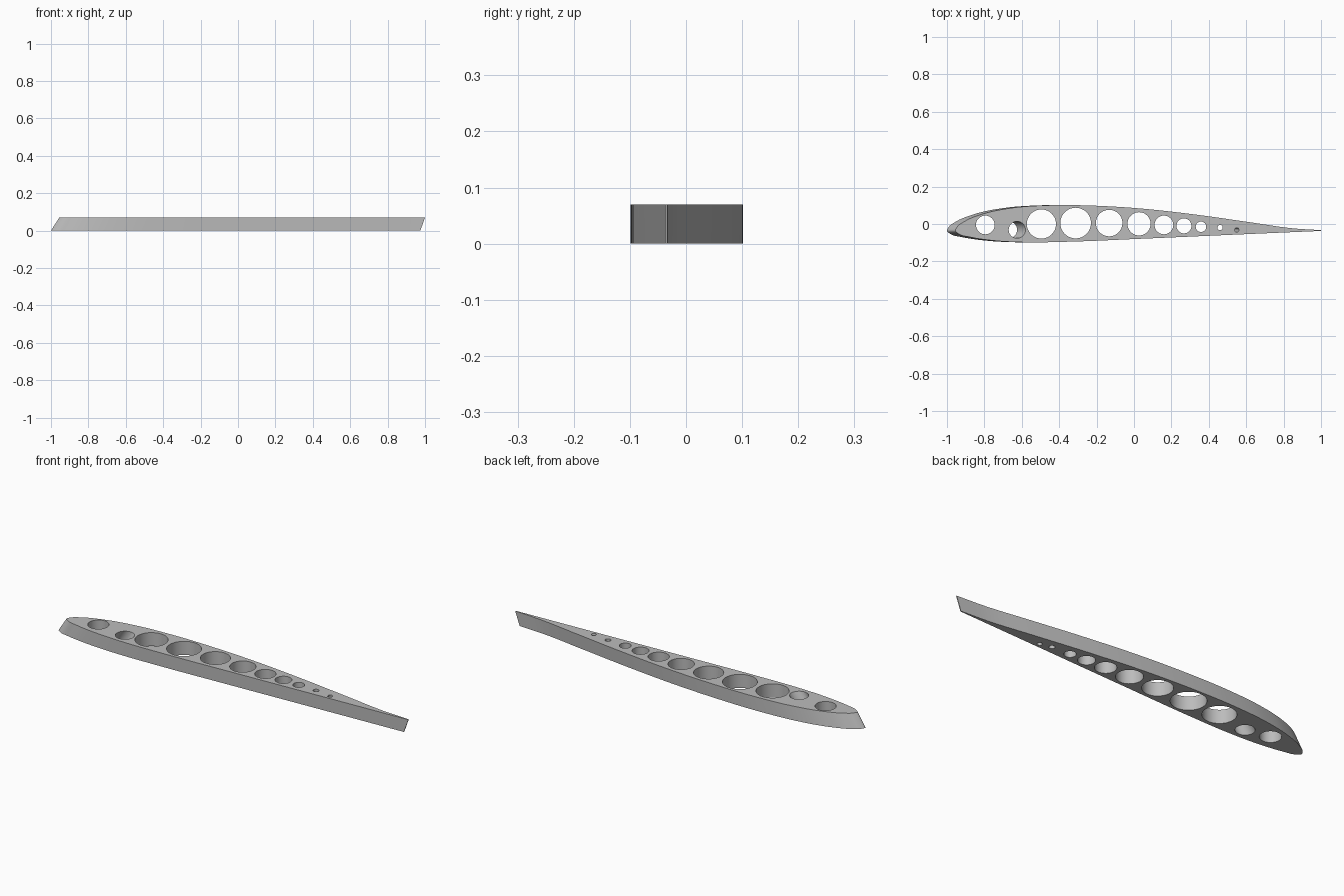
import bpy, bmesh, math
from mathutils import Vector

if "Cube" in bpy.data.objects:
    bpy.data.objects.remove(bpy.data.objects["Cube"], do_unlink=True)

HEIGHT = 0.07

grey = bpy.data.materials.new("light grey")
grey.use_nodes = True
colour = (0.5, 0.5, 0.5, 1)
grey.diffuse_color = colour
grey.node_tree.nodes["Principled BSDF"].inputs["Base Color"].default_value = colour

# Aerofoil outline at the base: trailing edge, upper side, nose, lower side
OUTLINE = [(0.975, -0.033), (0.82, -0.023), (0.6, 0.008), (0.3, 0.05), (0, 0.083),
           (-0.25, 0.098), (-0.5, 0.1), (-0.7, 0.085), (-0.85, 0.054), (-0.95, 0.014),
           (-0.99, -0.015), (-1, -0.036), (-0.98, -0.054), (-0.92, -0.07), (-0.8, -0.088),
           (-0.62, -0.098), (-0.4, -0.095), (0, -0.079), (0.6, -0.053), (0.975, -0.037)]

# Lightening holes: x, y, radius
STRAIGHT = [(-0.795, -0.005, 0.05), (-0.495, 0, 0.078), (-0.312, 0.005, 0.082),
            (-0.133, 0.005, 0.071), (0.027, 0.001, 0.062), (0.16, -0.005, 0.05),
            (0.267, -0.01, 0.04), (0.358, -0.015, 0.028), (0.46, -0.019, 0.014)]
# Slanted spar holes: top x, y, radius, lean
SLANTED = [(-0.625, -0.031, 0.045, 0.045), (0.55, -0.032, 0.012, 0.03)]


def smooth_path(points, steps=6):
    """Open spline through the points, spaced by segment length."""
    pts = [Vector(p) for p in points]
    pts = [2 * pts[0] - pts[1]] + pts + [2 * pts[-1] - pts[-2]]
    path = []
    for a, b, c, d in zip(pts, pts[1:], pts[2:], pts[3:]):
        l0, l1, l2 = (b - a).length, (c - b).length, (d - c).length
        m1 = ((b - a) / l0 * l1 + (c - b) / l1 * l0) / (l0 + l1) * l1
        m2 = ((c - b) / l1 * l2 + (d - c) / l2 * l1) / (l1 + l2) * l1
        for i in range(steps):
            t = i / steps
            path.append(b * (2*t**3 - 3*t**2 + 1) + m1 * (t**3 - 2*t**2 + t)
                        + c * (3*t**2 - 2*t**3) + m2 * (t**3 - t**2))
    return path + [pts[-2]]


def circle(x, y, r, sides=40):
    angles = [math.tau * i / sides for i in range(sides)]
    return [Vector((x + r * math.cos(a), y + r * math.sin(a))) for a in angles]


bm = bmesh.new()
caps = ([], [])


def add_wall(low, high):
    """Closed wall between a base loop and a top loop."""
    rings = [[bm.verts.new((p.x, p.y, z)) for p in loop]
             for loop, z in ((low, 0), (high, HEIGHT))]
    n = len(low)
    for i in range(n):
        j = (i + 1) % n
        bm.faces.new((rings[0][i], rings[0][j], rings[1][j], rings[1][i]))
    for ring, cap in zip(rings, caps):
        cap.extend(bm.edges.get((ring[i], ring[(i + 1) % n])) for i in range(n))


# Outer skin, raked at the nose and tail
base = smooth_path(OUTLINE)
top = [Vector((-0.955 + (p.x + 1) * 1.955 / 1.975, p.y)) for p in base]
add_wall(base, top)

# Hole walls
for x, y, r in STRAIGHT:
    add_wall(circle(x, y, r), circle(x, y, r))
for x, y, r, lean in SLANTED:
    add_wall(circle(x - lean, y, r), circle(x, y, r))

# Flat faces around the holes
for cap, direction in zip(caps, (-1, 1)):
    bmesh.ops.triangle_fill(bm, use_beauty=True, edges=cap, normal=(0, 0, direction))
bmesh.ops.recalc_face_normals(bm, faces=bm.faces)

mesh = bpy.data.meshes.new("wing_rib")
bm.to_mesh(mesh)
bm.free()
mesh.materials.append(grey)
rib = bpy.data.objects.new("wing_rib", mesh)
bpy.context.collection.objects.link(rib)
bpy.context.view_layer.objects.active = rib
rib.select_set(True)
bpy.ops.object.shade_smooth_by_angle(angle=math.radians(30))
